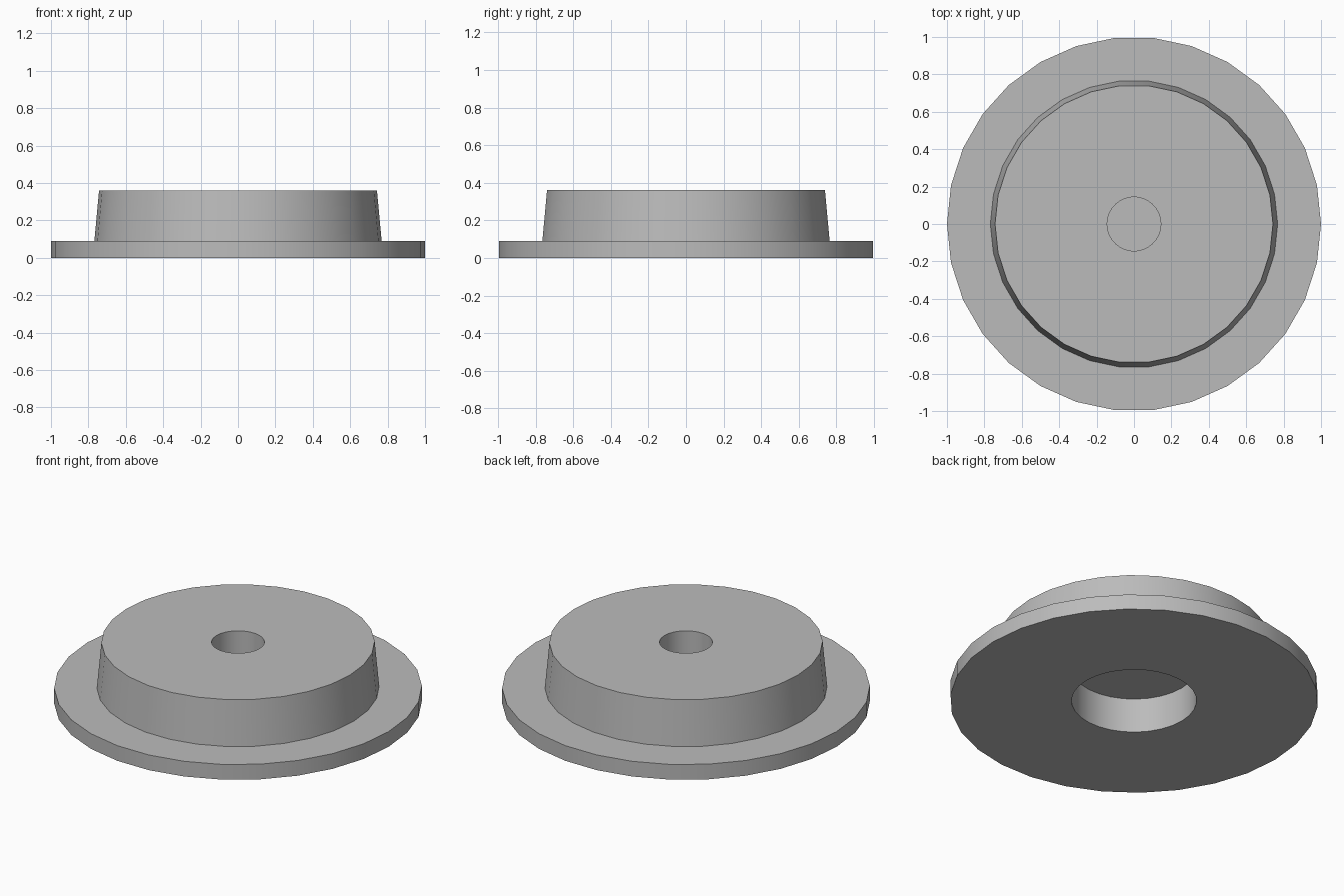
import bpy
import bmesh
import math

SIDES = 30

if "Cube" in bpy.data.objects:
    bpy.data.objects.remove(bpy.data.objects["Cube"])

# Single plain grey
grey = bpy.data.materials.new("plain grey")
grey.use_nodes = True
colour = (0.5, 0.5, 0.5, 1)
grey.diffuse_color = colour
grey.node_tree.nodes["Principled BSDF"].inputs["Base Color"].default_value = colour

# Half section (radius, height), from the bottom pocket round to the top hole
profile = [
    (0.34, 0.207), (0.34, 0.0),      # bottom pocket wall
    (1.0, 0.0), (1.0, 0.091),        # flange
    (0.768, 0.091), (0.743, 0.361),  # tapered body
    (0.144, 0.361), (0.144, 0.215),  # top hole wall
]


def ring(bm, radius, height):
    steps = [math.tau * i / SIDES for i in range(SIDES)]
    return [bm.verts.new((radius * math.cos(a), radius * math.sin(a), height)) for a in steps]


# Turn the section, closing the pocket ceiling and the hole floor
bm = bmesh.new()
rings = [ring(bm, r, z) for r, z in profile]
for low, high in zip(rings, rings[1:]):
    for i in range(SIDES):
        j = (i + 1) % SIDES
        bm.faces.new((low[i], low[j], high[j], high[i]))
bm.faces.new(rings[0])
bm.faces.new(rings[-1])
bmesh.ops.recalc_face_normals(bm, faces=bm.faces)

mesh = bpy.data.meshes.new("flanged_plug")
bm.to_mesh(mesh)
bm.free()
mesh.materials.append(grey)
plug = bpy.data.objects.new("flanged_plug", mesh)
bpy.context.collection.objects.link(plug)

# Smooth round walls with crisp rims
bpy.ops.object.select_all(action="DESELECT")
plug.select_set(True)
bpy.context.view_layer.objects.active = plug
bpy.ops.object.shade_smooth_by_angle(angle=math.radians(30))
